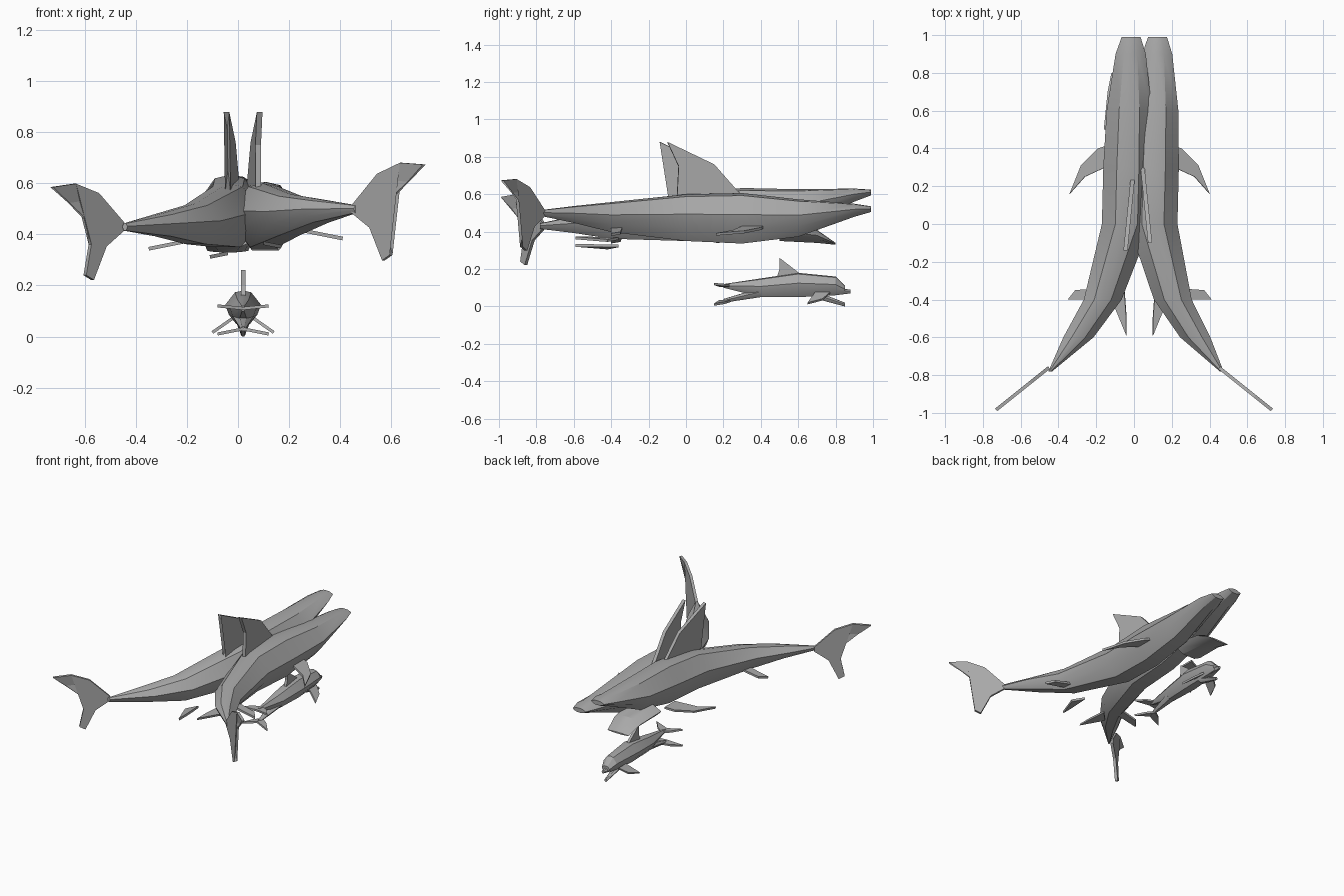
import bpy
import bmesh
from math import radians
from mathutils import Vector

old = bpy.data.objects.get("Cube")
if old:
    bpy.data.objects.remove(old, do_unlink=True)

# One flat grey for everything
grey = bpy.data.materials.new("slate grey")
grey.use_nodes = True
colour = (.4, .4, .4, 1)
grey.diffuse_color = colour
grey.node_tree.nodes["Principled BSDF"].inputs["Base Color"].default_value = colour

# Body section: back ridge, flank ridge and narrow belly, mirrored
HALF = [(.45, .9), (1, .15), (.8, -.45), (.4, -1)]
SECTION = [(0, 1)] + HALF + [(-across, up) for across, up in reversed(HALF)]


def finish(name, bm):
    """Turn a bmesh into a grey object in the scene."""
    bmesh.ops.recalc_face_normals(bm, faces=bm.faces)
    mesh = bpy.data.meshes.new(name)
    bm.to_mesh(mesh)
    bm.free()
    mesh.materials.append(grey)
    obj = bpy.data.objects.new(name, mesh)
    bpy.context.collection.objects.link(obj)
    return obj


def loft(name, stations, spine):
    """Skin sections given as (y, half width, bottom, top) along a spine."""
    bm = bmesh.new()
    rings = []
    for y, width, bottom, top in stations:
        centre = spine(y)
        middle, half = (bottom + top) / 2, (top - bottom) / 2
        rings.append([bm.verts.new(centre + Vector((across * width, y, middle + up * half)))
                      for across, up in SECTION])
    for ring, following in zip(rings, rings[1:]):
        for i in range(len(ring)):
            bm.faces.new((ring[i - 1], ring[i], following[i], following[i - 1]))
    bm.faces.new(rings[0])
    bm.faces.new(rings[-1])
    obj = finish(name, bm)
    bpy.ops.object.select_all(action='DESELECT')
    obj.select_set(True)
    bpy.context.view_layer.objects.active = obj
    bpy.ops.object.shade_smooth_by_angle(angle=radians(25))


def fin(name, outline, thickness):
    """Thin plate from an outline of points."""
    bm = bmesh.new()
    bm.faces.new([bm.verts.new(point) for point in outline])
    bmesh.ops.triangulate(bm, faces=bm.faces[:])
    solid = finish(name, bm).modifiers.new("thickness", 'SOLIDIFY')
    solid.thickness = thickness
    solid.offset = 0


def pitch(side, y):
    """One shark swims nose down, the other nose up."""
    return -.045 * side * y


def shark_spine(side):
    """Straight at the head, curling outwards along the tail."""
    def spine(y):
        bend = .07 + .6 * max(-y, 0) ** 1.8
        return Vector((.03 + .025 * y + side * bend, 0, pitch(side, y)))
    return spine


SHARK = [(.99, .05, .55, .58), (.9, .08, .52, .59), (.6, .12, .4, .6), (.3, .13, .35, .62),
         (0, .13, .35, .6), (-.4, .1, .38, .54), (-.6, .08, .42, .51), (-.78, .01, .45, .48)]
# Crescent tail as (x, z), dorsal fin as (y, z), lower fins as (x, y)
TAIL = [(.45, .48), (.55, .6), (.64, .64), (.73, .63), (.6, .5), (.58, .4),
        (.6, .28), (.57, .26), (.52, .39), (.45, .45)]
DORSAL = [(.3, .59), (.15, .76), (-.1, .88), (-.04, .75), (-.05, .56)]
PECTORAL = [(.16, .42), (.22, .4), (.31, .31), (.37, .16), (.29, .25), (.16, .31)]
OUTER_PELVIC = [(.2, -.34), (.34, -.35), (.38, -.4), (.22, -.4)]
INNER_PELVIC = [(.08, -.36), (.14, -.42), (.07, -.59), (.07, -.5)]

for label, side in (("left", 1), ("right", -1)):
    loft(label + "_shark_body", SHARK, shark_spine(side))
    # Tail fin sweeps back as it goes out
    sweep = [(x, -.4 - .8 * x, z) for x, z in TAIL]
    fin(label + "_tail_fin",
        [Vector((side * x, y, z + pitch(side, y))) for x, y, z in sweep], .018)
    # Dorsal fins spread apart towards the rear
    fin(label + "_dorsal_fin",
        [Vector((.02 + side * (.055 - .1 * y), y - .02 + .02 * side, z))
         for y, z in DORSAL], .022)
    # Lower fins droop outwards, with one shark rolled lower
    base = .44 + .02 * side
    for part, outline in (("pectoral_fin", PECTORAL), ("outer_pelvic_fin", OUTER_PELVIC),
                          ("inner_pelvic_fin", INNER_PELVIC)):
        droop = base - .08 if part.startswith("inner") else base
        fin(label + "_" + part,
            [Vector((.03 + side * x, y, droop - .2 * x)) for x, y in outline], .014)

# Open lower jaw under the raised head
loft("lower_jaw", [(.5, .12, .35, .44), (.7, .1, .34, .41), (.8, .08, .33, .34)],
     lambda y: Vector((-.04, 0, 0)))


# Small dolphin below the heads
def dolphin_spine(y):
    return Vector((.02, 0, 0))


loft("dolphin_body", [(.85, .03, .07, .11), (.8, .05, .06, .16), (.6, .07, .05, .18),
                      (.4, .05, .05, .15), (.2, .01, .1, .12)], dolphin_spine)
loft("dolphin_beak", [(.88, .01, .07, .09), (.8, .03, .06, .1)], dolphin_spine)
loft("dolphin_jaw", [(.85, .01, 0, .02), (.7, .03, .04, .08)], dolphin_spine)
loft("dolphin_lower_tail", [(.4, .04, .05, .1), (.2, .01, .02, .04)], dolphin_spine)
fin("dolphin_dorsal_fin", [Vector((.02, y, z)) for y, z in
    ((.63, .16), (.5, .26), (.5, .2), (.48, .14))], .018)

# Flukes and flippers on both sides
FLUKE = [(0, .24), (.05, .21), (.1, .15), (0, .18)]
FLIPPER = [(.04, .77), (.09, .73), (.12, .65), (.04, .69)]
for label, side in (("left", 1), ("right", -1)):
    for part, outline, height, slope in (("upper_fluke", FLUKE, .11, .1),
                                         ("lower_fluke", FLUKE, .03, -.2),
                                         ("flipper", FLIPPER, .1, -.7)):
        fin(label + "_" + part,
            [Vector((.02 + side * x, y, height + slope * x)) for x, y in outline], .012)
